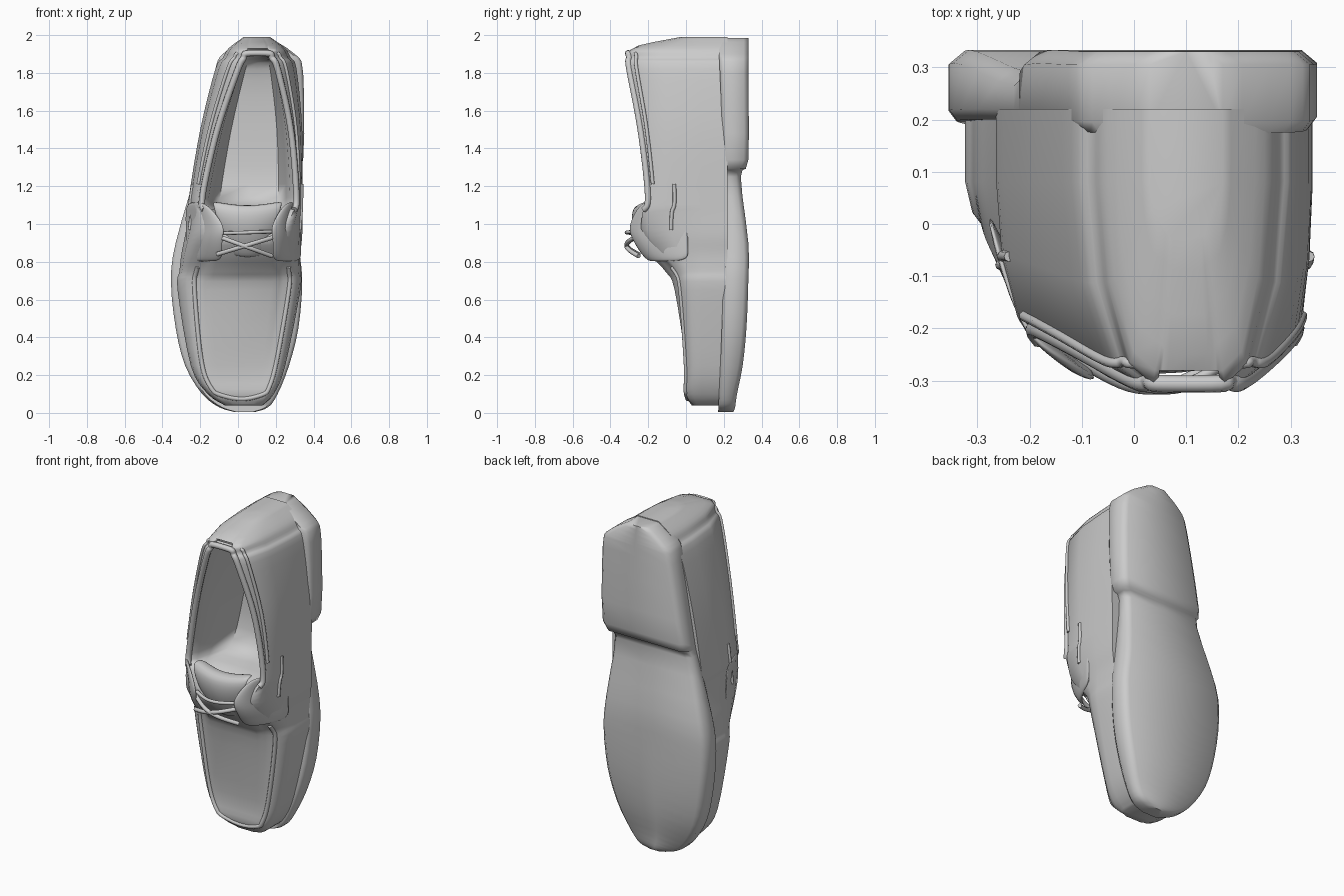
import bpy, bmesh, math

if "Cube" in bpy.data.objects:
    bpy.data.objects.remove(bpy.data.objects["Cube"])


def smooth_rows(rows, steps=3):
    """Catmull-Rom interpolation between stations."""
    out, n = [], len(rows)
    for i in range(n - 1):
        a, b, c, d = (rows[min(max(i + k, 0), n - 1)] for k in (-1, 0, 1, 2))
        for s in range(steps):
            t = s / steps
            out.append([0.5 * (2*q + (r - p)*t + (2*p - 5*q + 4*r - w)*t*t + (3*q - p - 3*r + w)*t**3)
                        for p, q, r, w in zip(a, b, c, d)])
    return out + [list(rows[-1])]


def grid_mesh(name, sections, closed=True, angle=50, solid=0, levels=0):
    """Skin equal-length sections; closed sections get end caps."""
    bm = bmesh.new()
    vs = [[bm.verts.new(p) for p in sec] for sec in sections]
    n = len(sections[0])
    for a, b in zip(vs, vs[1:]):
        for j in range(n if closed else n - 1):
            k = (j + 1) % n
            bm.faces.new((a[j], a[k], b[k], b[j]))
    if closed:
        bm.faces.new(vs[0])
        bm.faces.new(vs[-1][::-1])
    bmesh.ops.recalc_face_normals(bm, faces=bm.faces[:])
    me = bpy.data.meshes.new(name)
    bm.to_mesh(me)
    bm.free()
    ob = bpy.data.objects.new(name, me)
    bpy.context.collection.objects.link(ob)
    bpy.ops.object.select_all(action='DESELECT')
    ob.select_set(True)
    bpy.context.view_layer.objects.active = ob
    bpy.ops.object.shade_smooth_by_angle(angle=math.radians(angle))
    if solid:
        m = ob.modifiers.new("thickness", 'SOLIDIFY')
        m.thickness, m.offset = solid, 0
    if levels:
        m = ob.modifiers.new("smooth", 'SUBSURF')
        m.levels = m.render_levels = levels


def cord(name, pts, radius):
    """Round cord through the given points."""
    cu = bpy.data.curves.new(name, 'CURVE')
    cu.dimensions = '3D'
    cu.bevel_depth, cu.bevel_resolution, cu.resolution_u = radius, 2, 4
    cu.use_fill_caps = True
    sp = cu.splines.new('NURBS')
    sp.points.add(len(pts) - 1)
    for p, co in zip(sp.points, pts):
        p.co = (*co, 1)
    sp.order_u, sp.use_endpoint_u = 3, True
    bpy.context.collection.objects.link(bpy.data.objects.new(name, cu))


# Upper stations: z, side l/r, rim l/r, rim y, centre y
UPPER = [
    (.04, -.07, .13, -.05, .11, .04, .03),
    (.10, -.16, .19, -.12, .15, 0, 0),
    (.25, -.25, .25, -.19, .20, 0, 0),
    (.65, -.32, .33, -.23, .27, -.03, -.06),
    (.75, -.31, .33, -.22, .27, -.06, -.11),
    (.84, -.30, .33, -.19, .26, -.14, -.19),
    (.94, -.28, .34, -.15, .24, -.23, -.24),
    (1.06, -.26, .34, -.17, .29, -.23, -.12),
    (1.14, -.26, .34, -.19, .31, -.20, .09),
    (1.5, -.20, .34, -.11, .28, -.24, .13),
    (1.82, -.12, .31, 0, .21, -.30, .10),
    (1.88, -.08, .28, .03, .18, -.30, 0),
    (1.93, -.05, .25, .04, .17, -.28, -.28),
    (1.99, .03, .17, .06, .14, -.02, -.03)]


def upper_section(r):
    z, wl, wr, rl, rr, yr, yi = r
    c, my = (rl + rr) / 2, (yr + yi) / 2

    def half(w, m):
        k = m - c
        return [(w, .22, z), (w, .08, z),
                (w + (m - w)*.15, .08 + (yr - .08)*.5, z),
                (w + (m - w)*.55, .08 + (yr - .08)*.9, z), (m, yr, z),
                (c + k*.86, yr*.85 + yi*.15, z), (c + k*.78, my, z), (c + k*.62, yi, z)]
    return half(wl, rl) + [(c, yi, z)] + half(wr, rr)[::-1]


sections = [upper_section(r) for r in smooth_rows(UPPER, 4)]
grid_mesh("upper", sections, angle=75)

# Sole stations: z, left, right, bottom y
SOLE = [
    (.005, -.02, .09, .25), (.03, -.10, .16, .26), (.10, -.19, .21, .27),
    (.25, -.28, .27, .30), (.45, -.33, .32, .32), (.70, -.355, .34, .33),
    (.90, -.33, .32, .33), (1.25, -.23, .29, .29), (1.34, -.21, .345, .33),
    (1.80, -.125, .345, .33), (1.90, -.08, .30, .33), (1.985, .03, .17, .33)]


def sole_section(r):
    z, l, x, b = r
    t = .17 + .03 * math.sin(math.pi * z / 2)
    e = min(.03, (x - l) * .2)
    return [(l + e/2, t, z), (l, t + .02, z), (l, b - .025, z), (l + e, b, z), ((l + x)/2, b, z),
            (x - e, b, z), (x, b - .025, z), (x, t + .02, z), (x - e/2, t, z)]


grid_mesh("sole_and_heel", [sole_section(r) for r in smooth_rows(SOLE)], angle=60)

# Padded roll round the foot opening, and a seam below it
for name, j, z0, rad in (("collar_roll", 4, 1.07, .017), ("collar_seam", 3, 1.14, .01)):
    ring = [s for s in sections if z0 < s[0][2] < 1.91]
    cord(name, [s[j] for s in ring] + [s[16 - j] for s in ring][::-1], rad)

# Raised seam round the toe panel
toe = [s for s in sections if .08 < s[0][2] < .78]
cord("toe_panel_seam", [s[4] for s in toe][::-1] + [(.02, .012, .065)] + [s[12] for s in toe], .012)

# Seam band along each side, laid on the wall of the upper
wall = [s for s in sections if .94 < s[0][2] < 1.3]
for name, j in (("side_band_left", 2), ("side_band_right", 14)):
    cord(name, [s[j] for s in wall], .01)

# Lace flaps: swept from the inner edge out to the side wall
INNER = [(-.08, -.20, .80), (-.08, -.25, .86), (-.08, -.29, .93), (-.06, -.31, .99), (-.17, -.24, 1.12)]
flap = [[(x, y, z), (x*.5 - .14, y*.8, z), (-.28, .02, z)] for x, y, z in INNER]
grid_mesh("lace_flap_left", flap, closed=False, solid=.022, levels=2)
grid_mesh("lace_flap_right", [[(.12 - .77*x, y, z) for x, y, z in row] for row in flap],
          closed=False, solid=.022, levels=2)

# Tongue: curved sheet with a lip rolled into the opening
SPINE = [(.82, -.19, .12), (.92, -.255, .14), (1.02, -.285, .17), (1.10, -.275, .19), (1.08, -.19, .18)]
tongue = [[(.05 + w*u/2, y + .009*u*u, z + .006*u*u) for u in range(-2, 3)] for z, y, w in SPINE]
grid_mesh("tongue", tongue, closed=False, solid=.022, levels=2)

# Laces: two crossing and one straight, each bowed over the flaps
for name, xa, za, xb, zb, rad in (("lace_cross_a", -.12, .94, .18, .83, .012),
                                  ("lace_cross_b", -.11, .84, .22, .94, .012),
                                  ("lace_bar", -.10, .95, .20, .96, .01)):
    cord(name, [(xa + (xb - xa)*i/4, -.25 - .07*math.sin(math.pi*i/4), za + (zb - za)*i/4)
                for i in range(5)], rad)
